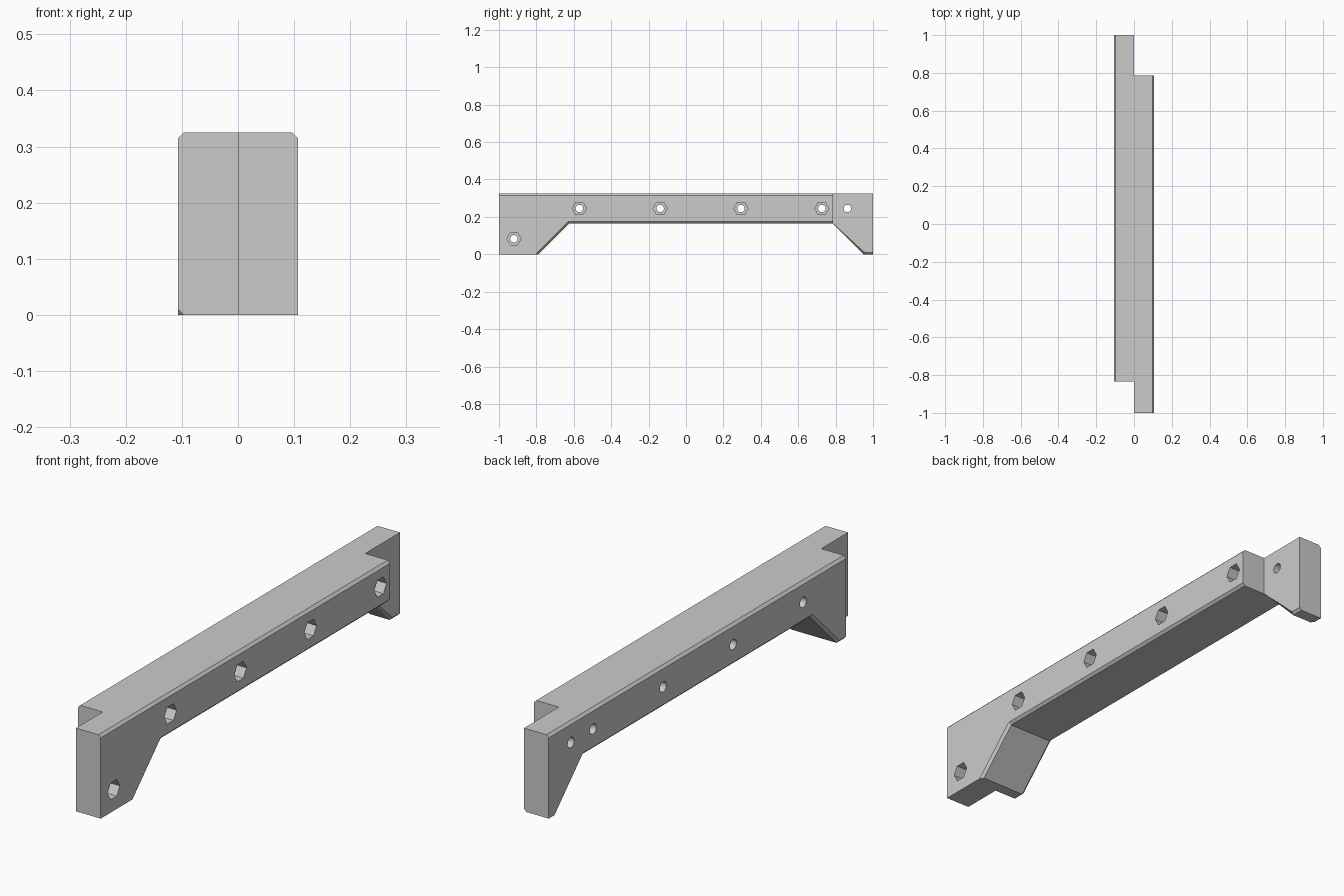
import bpy, bmesh, math

if "Cube" in bpy.data.objects:
    bpy.data.objects.remove(bpy.data.objects["Cube"])

HALF, TOP, SOFFIT, CHAMFER = 0.107, 0.325, 0.165, 0.01
FRONT_LAP, BACK_LAP = -0.835, 0.785      # where each half stops short
SLOPE_FRONT, SLOPE_BACK = -0.79, 0.95    # feet of the sloped braces

grey = bpy.data.materials.new("plain_grey")
grey.use_nodes = True
grey.diffuse_color = (0.6, 0.6, 0.6, 1)
grey.node_tree.nodes["Principled BSDF"].inputs["Base Color"].default_value = grey.diffuse_color


def prism(name, profile, x0, x1, chamfered=None):
    """Extrude a (y, z) profile along x, then chamfer edges chosen by midpoint."""
    bm = bmesh.new()
    face = bm.faces.new([bm.verts.new((x0, y, z)) for y, z in profile])
    out = bmesh.ops.extrude_face_region(bm, geom=[face])
    for v in out["geom"]:
        if isinstance(v, bmesh.types.BMVert):
            v.co.x = x1
    bmesh.ops.recalc_face_normals(bm, faces=bm.faces)
    if chamfered:
        edges = []
        for e in bm.edges:
            a, b = e.verts
            along_y = abs(a.co.y - b.co.y) > 0.001
            if along_y and chamfered((a.co + b.co) / 2):
                edges.append(e)
        bmesh.ops.bevel(bm, geom=edges, offset=CHAMFER, segments=1, affect="EDGES")
    mesh = bpy.data.meshes.new(name)
    bm.to_mesh(mesh)
    bm.free()
    mesh.materials.append(grey)
    obj = bpy.data.objects.new(name, mesh)
    bpy.context.collection.objects.link(obj)
    return obj


def combine(target, other, operation):
    """Apply a boolean and discard the helper."""
    other.hide_render = True
    mod = target.modifiers.new("join", "BOOLEAN")
    mod.operation, mod.solver, mod.object = operation, "EXACT", other
    bpy.context.view_layer.objects.active = target
    bpy.ops.object.modifier_apply(modifier=mod.name)
    bpy.data.objects.remove(other)


def bore(y, z, radius, sides, x0, x1):
    ring = [(y + radius * math.cos(math.tau * i / sides),
             z + radius * math.sin(math.tau * i / sides)) for i in range(sides)]
    combine(beam, prism("cutter", ring, x0, x1), "DIFFERENCE")


# Left half: front foot and beam, ending short at the back
rise = SLOPE_FRONT + SOFFIT
beam = prism(
    "lap_jointed_beam",
    [(-1, 0), (SLOPE_FRONT, 0), (rise, SOFFIT),
     (BACK_LAP, SOFFIT), (BACK_LAP, TOP), (-1, TOP)],
    0, HALF,
    lambda m: m.x > 0.05 and m.z > 0.01)

# Right half: starts short at the front, runs down to the back foot
right_half = prism(
    "right_half",
    [(FRONT_LAP, 0), (SLOPE_FRONT, 0), (rise, SOFFIT), (BACK_LAP, SOFFIT),
     (SLOPE_BACK, 0), (1, 0), (1, TOP), (FRONT_LAP, TOP)],
    -HALF, 0,
    lambda m: (m.x < -0.05 and not (m.z < 0.01 and m.y > 0))
    or (m.x > -0.05 and m.y > BACK_LAP and m.z < 0.2))
combine(beam, right_half, "UNION")

# Bolt holes with hexagonal nut pockets on the left face
bolts = [(-0.57 + 0.432 * i, 0.245) for i in range(4)] + [(-0.92, 0.083)]
for y, z in bolts:
    bore(y, z, 0.02, 24, -0.2, 0.2)
    bore(y, z, 0.038, 6, HALF - 0.055, 0.2)

# Plain hole in the back lap
bore(0.863, 0.245, 0.02, 24, -0.2, 0.2)

# Smooth bores, crisp edges elsewhere
bpy.ops.object.select_all(action="DESELECT")
beam.select_set(True)
bpy.context.view_layer.objects.active = beam
bpy.ops.object.shade_smooth_by_angle(angle=math.radians(25))
